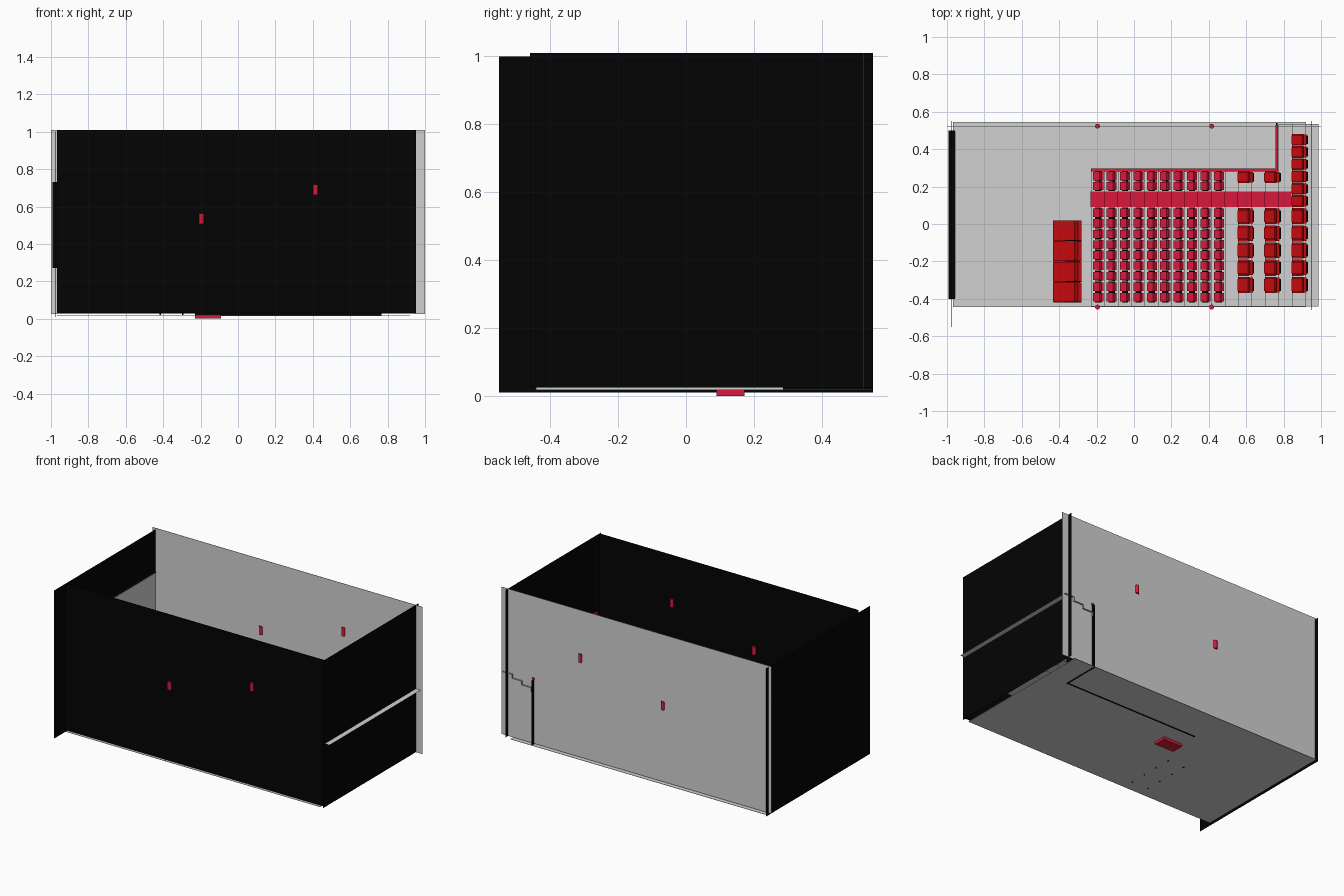
import bpy, bmesh, math
from mathutils import Vector, Matrix

cube = bpy.data.objects.get("Cube")
if cube:
    bpy.data.objects.remove(cube)


def material(name, rgb):
    m = bpy.data.materials.new(name)
    m.diffuse_color = (*rgb, 1)
    m.use_nodes = True
    m.node_tree.nodes["Principled BSDF"].inputs["Base Color"].default_value = (*rgb, 1)
    return m


MATS = [material("pale grey", (0.64, 0.64, 0.64)),
        material("black", (0.001, 0.001, 0.001)),
        material("crimson", (0.7, 0.009, 0.045)),
        material("deep red", (0.56, 0.003, 0.004))]
GREY, BLACK, CRIMSON, RED = range(4)


def mesh_from(name, bm):
    me = bpy.data.meshes.new(name)
    bm.to_mesh(me)
    bm.free()
    for m in MATS:
        me.materials.append(m)
    return me


def place(name, me, loc=(0, 0, 0)):
    ob = bpy.data.objects.new(name, me)
    ob.location = loc
    bpy.context.collection.objects.link(ob)
    return ob


def add_box(bm, x, y, z, mat, lean=0.0):
    """Box from three ranges; lean shifts its top edge along x."""
    verts = bmesh.ops.create_cube(bm, size=1)["verts"]
    for v in verts:
        top = v.co.z > 0
        v.co = Vector([r[0] + (r[1] - r[0]) * (c + 0.5) for r, c in zip((x, y, z), v.co)])
        if top:
            v.co.x += lean
    for f in {f for v in verts for f in v.link_faces}:
        f.material_index = mat


def box(name, x, y, z, mat):
    bm = bmesh.new()
    add_box(bm, x, y, z, mat)
    return place(name, mesh_from(name, bm))


def extrude_profile(name, pts, y0, y1, mat, closed=False):
    """Sweep an x-z profile along y."""
    bm = bmesh.new()
    a = [bm.verts.new((x, y0, z)) for x, z in pts]
    b = [bm.verts.new((x, y1, z)) for x, z in pts]
    n = len(pts)
    for i in range(n if closed else n - 1):
        j = (i + 1) % n
        bm.faces.new((a[i], a[j], b[j], b[i]))
    if closed:
        bm.faces.new(a)
        bm.faces.new(b[::-1])
        bmesh.ops.recalc_face_normals(bm, faces=bm.faces)
    for f in bm.faces:
        f.material_index = mat
    return place(name, mesh_from(name, bm))


# Room shell
T = 0.002
FLOOR, TOP = 0.02, 1.01
box("floor", (-0.967, 0.92), (-0.445, 0.545), (FLOOR - T, FLOOR), GREY)
box("front_wall", (-0.968, 0.95), (-0.445, -0.443), (0.03, TOP), BLACK)
box("back_wall", (-1, 1), (0.522, 0.524), (0.025, TOP), GREY)
box("rear_end_wall", (0.95, 0.952), (-0.459, 0.55), (0.025, TOP), BLACK)
box("screen_end_wall", (-0.978, -0.976), (-0.55, 0.55), (0.01, 1.0), BLACK)

# Screen with its frame
box("screen_frame", (-0.992, -0.957), (-0.4, 0.5), (0.27, 0.73), BLACK)
box("screen_surface", (-0.957, -0.954), (-0.395, 0.495), (0.275, 0.727), GREY)

# Stepped tiers
X0, RUN, RISE, STEPS = -0.23, 0.0716, 0.0255, 17


def step_x(i):
    return X0 + RUN * i


def step_z(i):
    return FLOOR + RISE * (i + 1) - 0.004


def stairs(first, last):
    pts = [(step_x(first), FLOOR if first == 0 else step_z(first - 1))]
    for i in range(first, last):
        pts += [(step_x(i), step_z(i)), (step_x(i + 1), step_z(i))]
    return pts


extrude_profile("seating_tiers", stairs(0, STEPS), -0.442, 0.285, GREY)
extrude_profile("rear_landing_tiers", stairs(14, STEPS), 0.285, 0.535, GREY)

# Aisle carpet laid over the steps, with its sunken entry step
box("aisle_entry_step", (X0, -0.09), (0.09, 0.172), (0, FLOOR), CRIMSON)
carpet = [(x - 0.003, z + 0.003) for x, z in stairs(0, 15)]
extrude_profile("aisle_carpet", carpet, 0.092, 0.175, CRIMSON)

# Parapet beside the entrance passage, with a crimson rail
END = 0.765
LOW, HIGH = step_z(0) + 0.08, 0.45
extrude_profile("passage_side_wall", [(X0, 0.015), (END, 0.015), (END, HIGH), (X0, LOW)],
                0.286, 0.294, BLACK, True)
extrude_profile("passage_side_rail", [(X0, LOW), (END, HIGH), (END, HIGH + 0.015), (X0, LOW + 0.015)],
                0.282, 0.297, CRIMSON, True)
box("passage_end_wall", (0.759, 0.767), (0.286, 0.54), (0.015, HIGH), BLACK)
box("passage_end_rail", (0.756, 0.77), (0.282, 0.53), (HIGH, HIGH + 0.015), CRIMSON)


# Theatre seat facing the screen
def seat_mesh(w):
    bm = bmesh.new()
    h = w / 2
    add_box(bm, (0.02, 0.036), (-h * 0.5, h * 0.5), (0, 0.022), BLACK)
    add_box(bm, (0.006, 0.042), (-h * 0.78, h * 0.78), (0.022, 0.034), CRIMSON)
    add_box(bm, (0.038, 0.048), (-h * 0.82, h * 0.82), (0.024, 0.078), CRIMSON, 0.012)
    for s in (-1, 1):
        add_box(bm, (0.016, 0.05), sorted((s * h * 0.8, s * h * 0.97)), (0.01, 0.044), BLACK)
    return mesh_from("theatre_seat", bm)


# Padded armchair with a dark shell behind it
def armchair_mesh(w):
    bm = bmesh.new()
    h = w / 2
    add_box(bm, (0.0, 0.06), (-h * 0.94, h * 0.94), (0, 0.022), RED)
    add_box(bm, (-0.004, 0.052), (-h * 0.7, h * 0.7), (0.022, 0.042), RED)
    add_box(bm, (0.05, 0.066), (-h * 0.88, h * 0.88), (0.02, 0.1), RED, 0.012)
    add_box(bm, (0.066, 0.074), (-h * 0.7, h * 0.7), (0.01, 0.085), BLACK, 0.011)
    for s in (-1, 1):
        add_box(bm, (0.002, 0.056), sorted((s * h * 0.72, s * h * 0.96)), (0, 0.056), RED)
    return mesh_from("armchair", bm)


def row(name, me, x, z, y_start, pitch, count):
    for k in range(count):
        place(name, me, (x, y_start + pitch * (k + 0.5), z))


seat = seat_mesh(0.056)
for i in range(10):
    row("theatre_seat", seat, step_x(i) + 0.006, step_z(i), -0.42, 0.0565, 9)
    row("theatre_seat", seat, step_x(i) + 0.006, step_z(i), 0.178, 0.0515, 2)

wide, narrow = armchair_mesh(0.09), armchair_mesh(0.066)
for x, i in ((0.557, 11), (0.7, 13), (0.845, 15)):
    row("armchair", wide, x, step_z(i), -0.372, 0.092, 5)
    if i < 15:
        row("armchair", narrow, x, step_z(i), 0.215, 0.07, 1)
    else:
        row("armchair", narrow, x, step_z(i), 0.09, 0.0655, 6)

# Front lounge sofa: four places split by dark dividers
SOFA_Y, PLACE = -0.42, 0.11
bm = bmesh.new()
add_box(bm, (-0.43, -0.29), (SOFA_Y, SOFA_Y + 4 * PLACE), (0.03, 0.055), RED)
for k in range(4):
    y = SOFA_Y + PLACE * k
    add_box(bm, (-0.432, -0.31), (y + 0.003, y + PLACE - 0.002), (0.055, 0.07), RED)
    add_box(bm, (-0.325, -0.305), (y + 0.003, y + PLACE - 0.002), (0.05, 0.12), RED, 0.025)
    add_box(bm, (-0.37, -0.28), (y, y + 0.005), (0.04, 0.1), BLACK)
    for x in (-0.42, -0.3):
        add_box(bm, (x, x + 0.008), (y + 0.05, y + 0.058), (0.016, 0.03), BLACK)
place("lounge_sofa", mesh_from("lounge_sofa", bm))

# Rounded wall lamps showing on both faces of the side walls
bm = bmesh.new()
bmesh.ops.create_cone(bm, cap_ends=True, segments=16, radius1=0.013, radius2=0.013, depth=0.055)
for f in bm.faces:
    f.material_index = CRIMSON
    f.smooth = abs(f.normal.z) < 0.5
lamp = mesh_from("wall_lamp", bm)
for y in (-0.444, 0.523):
    for x, z in ((-0.195, 0.535), (0.415, 0.69)):
        place("wall_lamp", lamp, (x, y, z))
